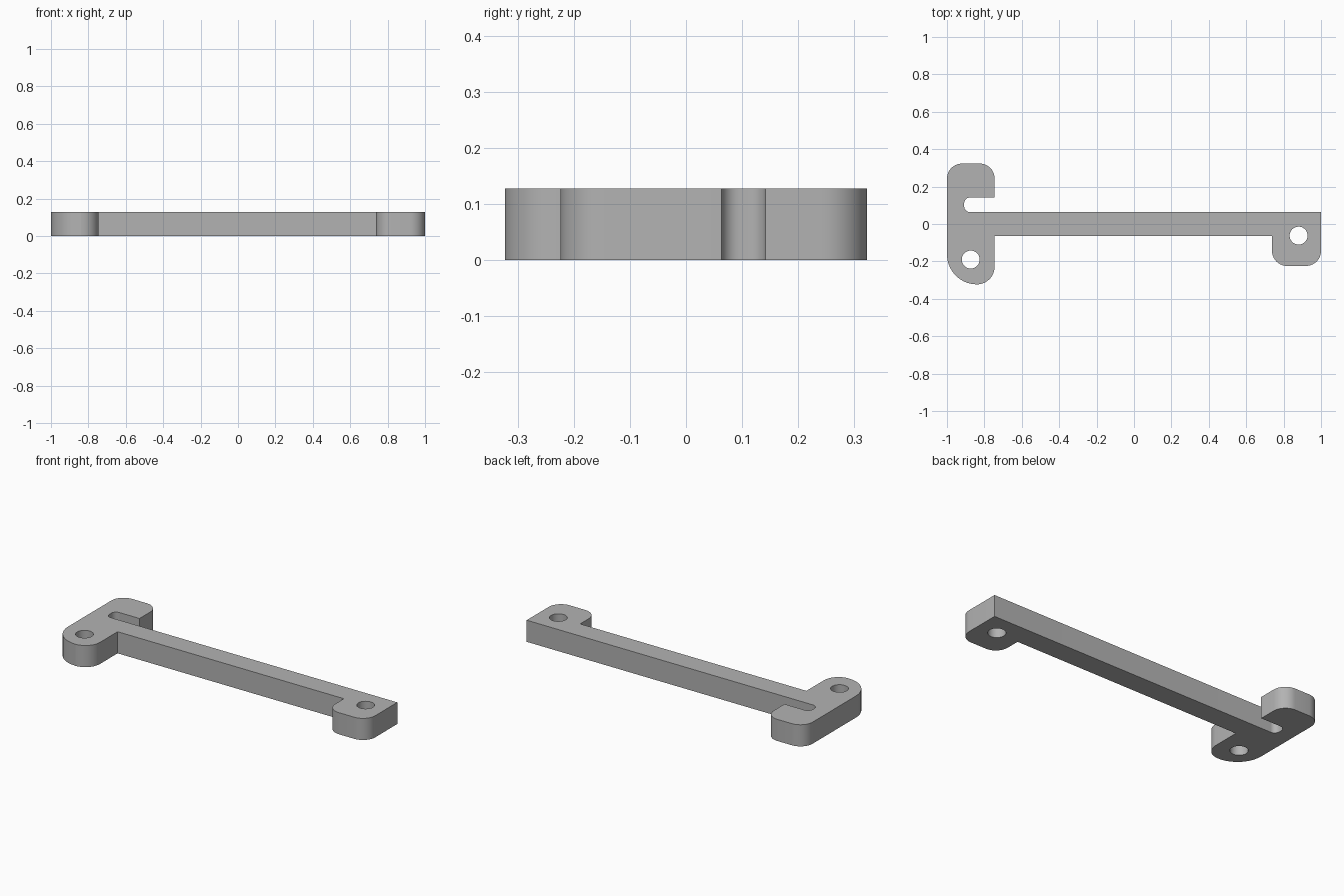
import bpy, bmesh, math
from mathutils import Vector

cube = bpy.data.objects.get("Cube")
if cube:
    bpy.data.objects.remove(cube, do_unlink=True)

HEIGHT = 0.128

grey = bpy.data.materials.new("plain grey")
grey.use_nodes = True
colour = (0.45, 0.45, 0.45, 1)
grey.diffuse_color = colour
grey.node_tree.nodes["Principled BSDF"].inputs["Base Color"].default_value = colour


def rounded(corners, steps=10):
    """Turn (x, y, radius) right-angle corners into a rounded outline."""
    pts = []
    for i, (x, y, r) in enumerate(corners):
        p = Vector((x, y, 0))
        if r == 0:
            pts.append(p)
            continue
        before = Vector((*corners[i - 1][:2], 0))
        after = Vector((*corners[(i + 1) % len(corners)][:2], 0))
        a = (before - p).normalized() * r
        b = (after - p).normalized() * r
        centre = p + a + b
        for k in range(steps + 1):
            t = math.pi / 2 * k / steps
            pts.append(centre - b * math.cos(t) - a * math.sin(t))
    return pts


def circle(x, y, r, n=32):
    return [Vector((x + r * math.cos(math.tau * k / n),
                    y + r * math.sin(math.tau * k / n), 0)) for k in range(n)]


# Bracket outline: hooked left end, straight bar, tab on the right end
outline = rounded([
    (-1, -0.323, 0.16), (-0.745, -0.323, 0.095),      # lower left lug
    (-0.745, -0.063, 0), (0.738, -0.063, 0),          # underside of bar
    (0.738, -0.224, 0.08), (1, -0.224, 0.08),         # right tab
    (1, 0.063, 0),                                    # bar end
    (-0.908, 0.063, 0.032), (-0.908, 0.142, 0.032),   # slot
    (-0.745, 0.142, 0), (-0.745, 0.323, 0.08), (-1, 0.323, 0.08),  # hook
])
holes = [circle(-0.873, -0.19, 0.048), circle(0.88, -0.062, 0.048)]

# Fill the outline around the holes, then extrude it to full thickness
bm = bmesh.new()
edges = []
for loop in [outline] + holes:
    verts = [bm.verts.new(p) for p in loop]
    edges += [bm.edges.new((verts[i - 1], verts[i])) for i in range(len(verts))]
bmesh.ops.triangle_fill(bm, edges=edges, use_beauty=True, normal=(0, 0, 1))
extruded = bmesh.ops.extrude_face_region(bm, geom=bm.faces[:], use_keep_orig=True)
top = [g for g in extruded["geom"] if isinstance(g, bmesh.types.BMVert)]
bmesh.ops.translate(bm, verts=top, vec=(0, 0, HEIGHT))
bmesh.ops.recalc_face_normals(bm, faces=bm.faces[:])

mesh = bpy.data.meshes.new("bracket_arm")
bm.to_mesh(mesh)
bm.free()
mesh.materials.append(grey)
arm = bpy.data.objects.new("bracket_arm", mesh)
bpy.context.collection.objects.link(arm)

# Smooth rounded walls, crisp rims
bpy.ops.object.select_all(action='DESELECT')
arm.select_set(True)
bpy.context.view_layer.objects.active = arm
bpy.ops.object.shade_smooth_by_angle(angle=math.radians(30))
